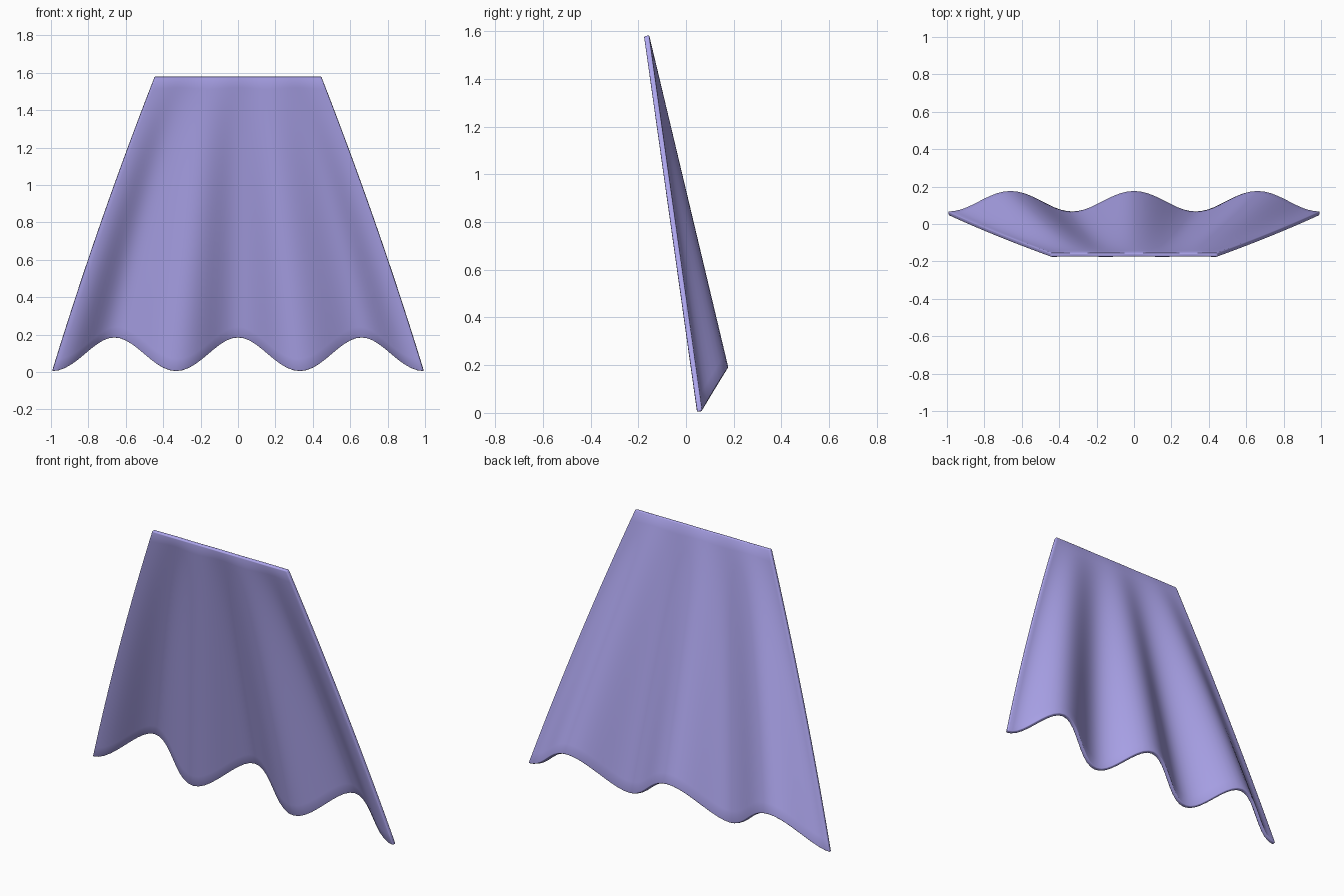
import bpy, bmesh
from math import cos, pi

if "Cube" in bpy.data.objects:
    bpy.data.objects.remove(bpy.data.objects["Cube"])

COLS, ROWS = 60, 24
TOP_Z, THICK = 1.58, 0.022


def cape_point(u, t):
    """u runs -1..1 across, t runs 0 (collar) to 1 (hem)."""
    wave = (1 + cos(3 * pi * u)) / 2
    flare = t + 0.12 * t * (1 - t)
    x = u * (0.445 + 0.548 * flare)
    y = -0.165 + 0.222 * t + 0.11 * wave * t
    z = TOP_Z + (0.006 + 0.18 * wave - TOP_Z) * t
    return x, y, z


# cape sheet, folds deepening towards the hem
bm = bmesh.new()
grid = [[bm.verts.new(cape_point(-1 + 2 * i / COLS, j / ROWS))
         for i in range(COLS + 1)] for j in range(ROWS + 1)]
for j in range(ROWS):
    for i in range(COLS):
        bm.faces.new((grid[j][i], grid[j + 1][i],
                      grid[j + 1][i + 1], grid[j][i + 1]))
for f in bm.faces:
    f.smooth = True
mesh = bpy.data.meshes.new("cape")
bm.to_mesh(mesh)
bm.free()
cape = bpy.data.objects.new("cape", mesh)
bpy.context.collection.objects.link(cape)

# cloth thickness with softened rim
solid = cape.modifiers.new("thickness", 'SOLIDIFY')
solid.thickness = THICK
solid.offset = 0
bevel = cape.modifiers.new("soft_rim", 'BEVEL')
bevel.width = 0.005
bevel.segments = 2
bevel.limit_method = 'ANGLE'
bevel.angle_limit = 0.9

# purple cloth
mat = bpy.data.materials.new("purple_cloth")
mat.diffuse_color = (0.42, 0.38, 0.85, 1)
mat.use_nodes = True
mat.node_tree.nodes["Principled BSDF"].inputs["Base Color"].default_value = mat.diffuse_color
mesh.materials.append(mat)
